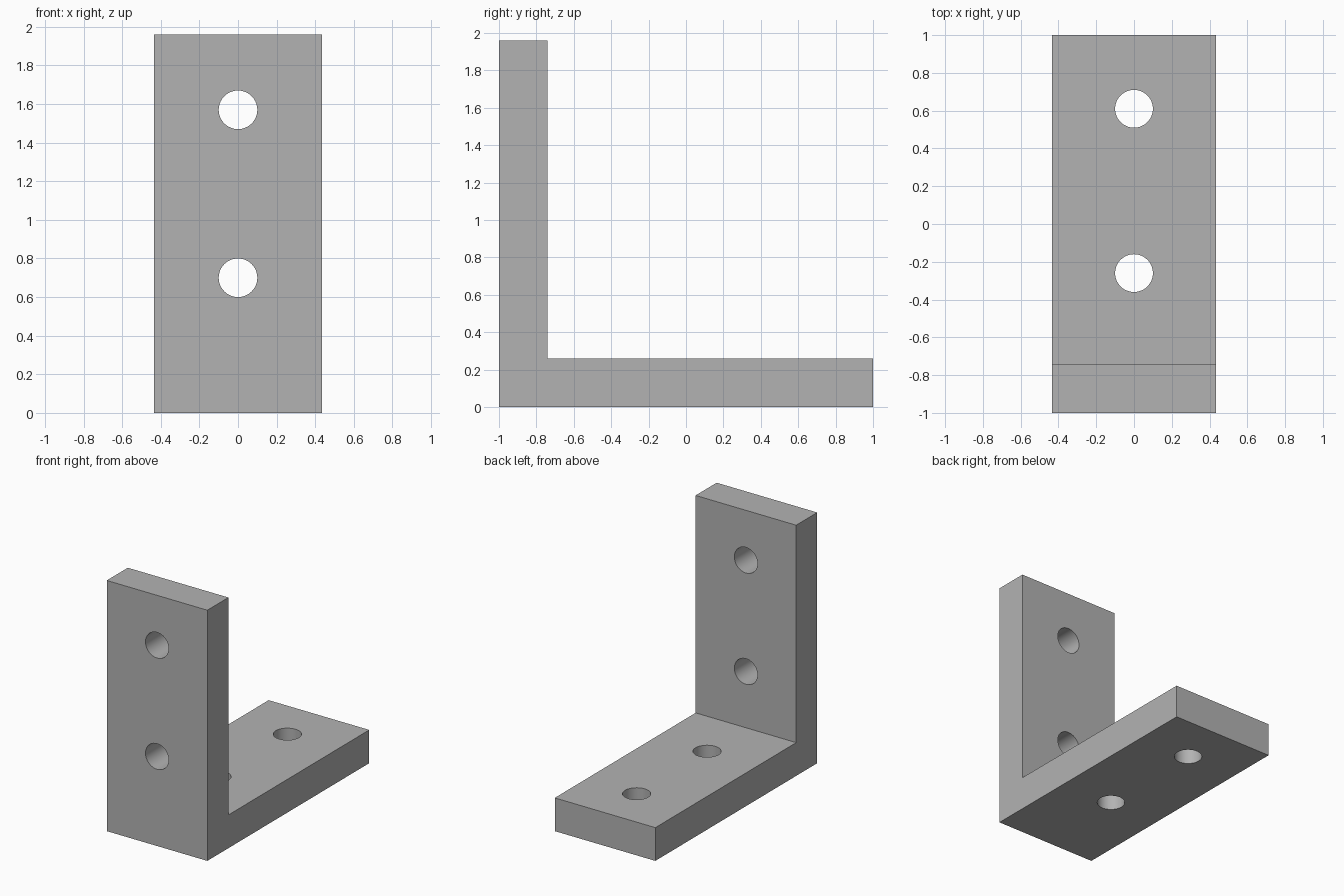
import bpy
import bmesh
import math

cube = bpy.data.objects.get("Cube")
if cube:
    bpy.data.objects.remove(cube, do_unlink=True)

HALF_WIDTH = 0.435
HEIGHT = 1.96
THICK = 0.26
HOLE_RADIUS = 0.1

# Plain grey metal
metal = bpy.data.materials.new("grey_metal")
metal.use_nodes = True
grey = (0.45, 0.45, 0.45, 1)
metal.diffuse_color = grey
metal.node_tree.nodes["Principled BSDF"].inputs["Base Color"].default_value = grey

# L-shaped side profile (y, z), extruded across the width
profile = [(-1, 0), (1, 0), (1, THICK), (THICK - 1, THICK),
           (THICK - 1, HEIGHT), (-1, HEIGHT)]
bm = bmesh.new()
side = bm.faces.new([bm.verts.new((-HALF_WIDTH, y, z)) for y, z in profile])
extruded = bmesh.ops.extrude_face_region(bm, geom=[side])["geom"]
bmesh.ops.translate(bm, vec=(2 * HALF_WIDTH, 0, 0),
                    verts=[v for v in extruded if isinstance(v, bmesh.types.BMVert)])
bmesh.ops.recalc_face_normals(bm, faces=bm.faces)
mesh = bpy.data.meshes.new("angle_bracket")
bm.to_mesh(mesh)
bm.free()
mesh.materials.append(metal)
bracket = bpy.data.objects.new("angle_bracket", mesh)
bpy.context.collection.objects.link(bracket)


def drill(location, rotation):
    """Cut one round bolt hole through a leg."""
    bpy.ops.mesh.primitive_cylinder_add(vertices=64, radius=HOLE_RADIUS, depth=2 * THICK,
                                        location=location, rotation=rotation)
    cutter = bpy.context.object
    cutter.name = "hole_cutter"
    cutter.hide_render = True
    cutter.data.materials.append(metal)
    bpy.ops.object.select_all(action="DESELECT")
    bracket.select_set(True)
    bpy.context.view_layer.objects.active = bracket
    cut = bracket.modifiers.new("bolt_hole", "BOOLEAN")
    cut.operation = "DIFFERENCE"
    cut.solver = "EXACT"
    cut.object = cutter
    bpy.ops.object.modifier_apply(modifier=cut.name)
    bpy.data.objects.remove(cutter, do_unlink=True)


# Two bolt holes in each leg
for offset in (0.70, 1.57):
    drill((0, THICK / 2 - 1, offset), (math.pi / 2, 0, 0))
for offset in (-0.26, 0.61):
    drill((0, offset, THICK / 2), (0, 0, 0))

# Smooth bores, crisp edges
bracket.select_set(True)
bpy.context.view_layer.objects.active = bracket
bpy.ops.object.shade_smooth_by_angle(angle=math.radians(30))
